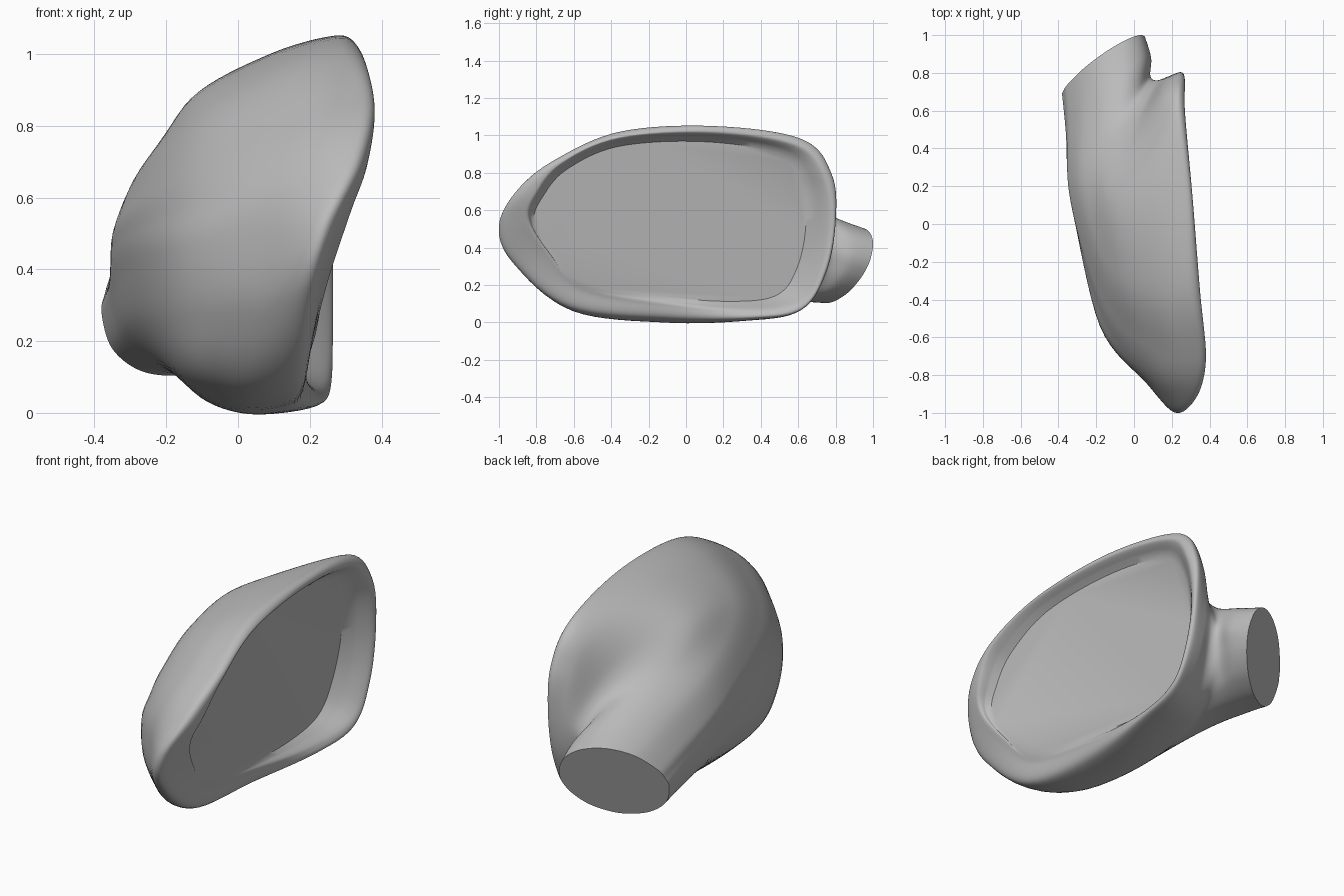
import bpy
import bmesh
from math import cos, sin, radians
from mathutils import Vector

default_cube = bpy.data.objects.get("Cube")
if default_cube:
    bpy.data.objects.remove(default_cube, do_unlink=True)

AROUND = 8   # subdivisions between guide points around a ring
ALONG = 8    # subdivisions between neighbouring rings
# Direction of each guide point, from the rear edge over the top to the nose and back
ANGLES = [radians(a) for a in (0, 30, 60, 90, 120, 150, 165, 180, 210, 240, 270, 295, 315, 337)]


def make_material(name, color):
    mat = bpy.data.materials.new(name)
    mat.use_nodes = True
    mat.diffuse_color = color
    mat.node_tree.nodes["Principled BSDF"].inputs["Base Color"].default_value = color
    return mat


def spline(a, b, c, d, t):
    """Smooth curve from b to c, guided by neighbours a and d."""
    return 0.5 * (2 * b + (c - a) * t + (2 * a - 5 * b + 4 * c - d) * t ** 2
                  + (3 * b - a - 3 * c + d) * t ** 3)


def smooth_ring(points):
    n = len(points)
    return [spline(points[i - 1], points[i], points[(i + 1) % n], points[(i + 2) % n], s / AROUND)
            for i in range(n) for s in range(AROUND)]


def smooth_loft(rings):
    last = len(rings) - 1
    result = []
    for i in range(last):
        group = [rings[max(i - 1, 0)], rings[i], rings[i + 1], rings[min(i + 2, last)]]
        for s in range(ALONG):
            result.append([spline(*pts, s / ALONG) for pts in zip(*group)])
    return result + [rings[last]]


def guide_ring(*points):
    """Guide points given in hundredths."""
    return [Vector(p) / 100 for p in points]


def oval_ring(center, across, upright, bow=(0, 0, 0)):
    """Oval whose upper half can lean along the bow vector."""
    return [Vector(center) + cos(a) * Vector(across) + sin(a) * Vector(upright)
            + max(sin(a), 0) * Vector(bow) for a in ANGLES]


def glass_point(p, scale=0.89):
    """Shrink a lip point within the opening and drop it onto the glass plane."""
    y = -0.4 + (p.y + 0.4) * scale
    z = 0.54 + (p.z - 0.54) * scale
    return Vector((0.205 - 0.07 * y + 0.1 * (z - 0.5), y, z))


# Housing: lip crest, outer rim, belly and shoulder
lip = guide_ring((26, 77, 53), (27, 74, 78), (27, 59, 95), (31, 14, 102), (35, -36, 99),
                 (38, -67, 85), (36, -81, 69), (31, -86, 55), (25, -76, 37), (20, -56, 17),
                 (19, -10, 9), (22, 33, 6), (25, 60, 10), (26, 72, 27))
rim = guide_ring((25, 80, 54), (24, 78, 79), (23, 62, 98), (27, 15, 105), (29, -35, 102),
                 (34, -70, 87), (32, -90, 71), (24, -100, 52), (20, -93, 33), (17, -62, 8),
                 (16, -10, 2), (22, 35, 2), (25, 62, 7), (25, 75, 27))
belly = guide_ring((18, 78, 50), (16, 74, 76), (14, 59, 93), (9, 15, 100), (12, -35, 96),
                   (16, -68, 82), (12, -82, 67), (8, -85, 50), (5, -80, 28), (1, -56, 6),
                   (2, -10, 0), (8, 30, 1), (16, 58, 6), (18, 73, 25))
shoulder = guide_ring((12, 76, 46), (8, 67, 64), (0, 49, 79), (-12, 15, 88), (-13, -22, 82),
                      (-14, -44, 68), (-16, -51, 57), (-18, -54, 46), (-18, -50, 27),
                      (-15, -37, 11), (-10, 2, 4), (-5, 34, 5), (4, 56, 9), (10, 70, 25))

# Stalk: flared neck, root and slanted end
neck = oval_ring((-0.12, 0.45, 0.41), (0.205, 0.33, 0.01), (0, -0.02, 0.31), (-0.06, -0.06, 0))
root = oval_ring((-0.135, 0.69, 0.34), (0.225, 0.19, 0.03), (0, 0.03, 0.23), (-0.02, 0, 0))
end = oval_ring((-0.16, 0.835, 0.305), (0.22, 0.15, 0.03), (0, 0.07, 0.2))

# Recess wall between the lip and the mirror glass
glass_edge = [glass_point(p) for p in lip]
recess = [a.lerp(b, 0.6) for a, b in zip(lip, glass_edge)]

guides = [recess, lip, rim, belly, shoulder, neck, root, end]
rings = [smooth_ring(glass_edge)] + smooth_loft([smooth_ring(r) for r in guides])

bm = bmesh.new()
loops = [[bm.verts.new(p) for p in ring] for ring in rings]
for low, high in zip(loops, loops[1:]):
    for i in range(len(low)):
        bm.faces.new((low[i - 1], low[i], high[i], high[i - 1]))
bm.faces.new(loops[0])       # mirror glass
bm.faces.new(loops[-1])      # stalk end
bmesh.ops.recalc_face_normals(bm, faces=bm.faces)

mesh = bpy.data.meshes.new("mirror_housing")
bm.to_mesh(mesh)
bm.free()
mesh.materials.append(make_material("plain grey", (0.5, 0.5, 0.5, 1)))
housing = bpy.data.objects.new("mirror_housing", mesh)
bpy.context.collection.objects.link(housing)

bpy.ops.object.select_all(action="DESELECT")
housing.select_set(True)
bpy.context.view_layer.objects.active = housing
bpy.ops.object.shade_smooth_by_angle(angle=radians(40))
